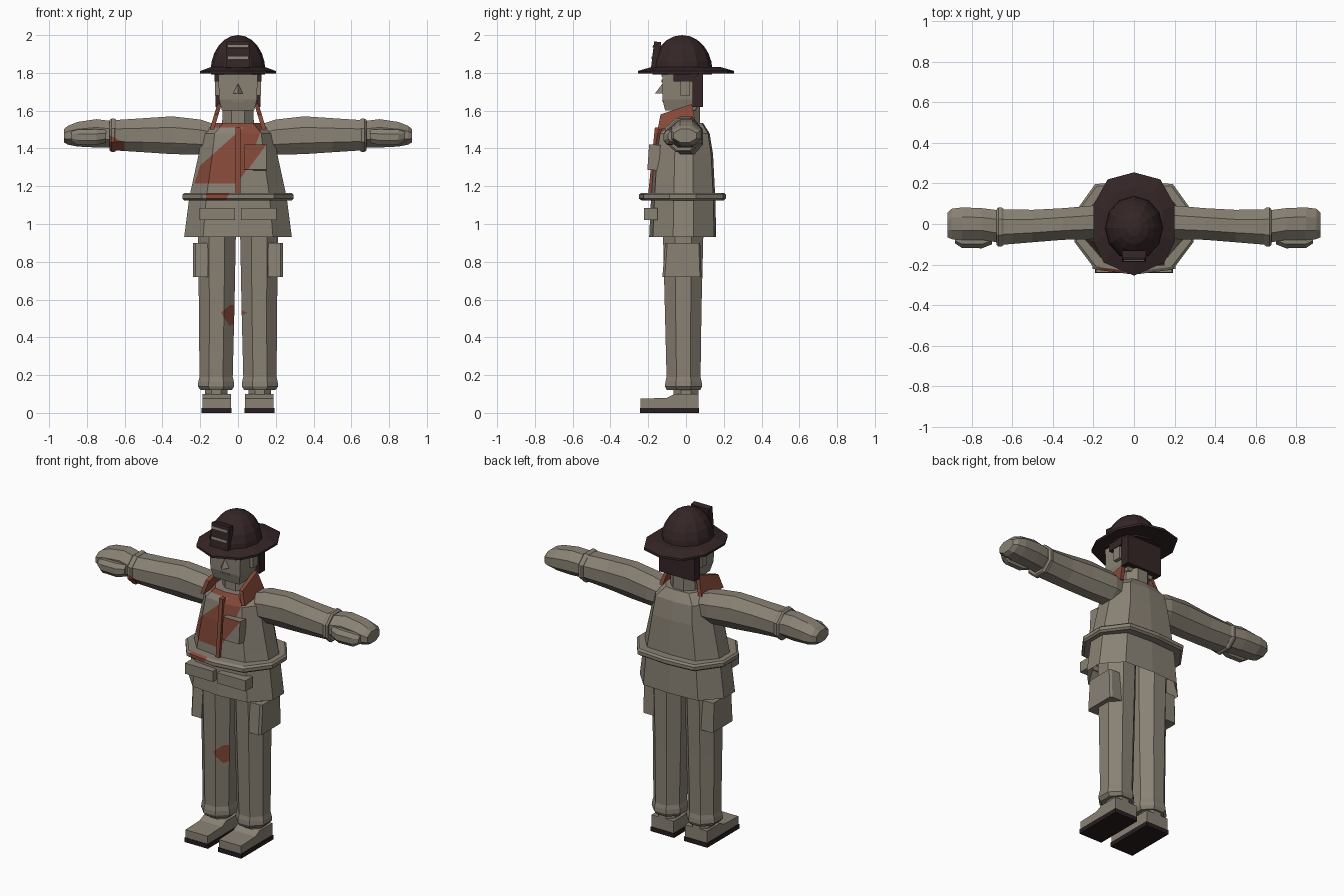
import bpy, bmesh
from math import cos, sin, pi, radians
from mathutils import Vector, Matrix

cube = bpy.data.objects.get("Cube")
if cube:
    bpy.data.objects.remove(cube, do_unlink=True)


def material(name, rgb):
    m = bpy.data.materials.new(name)
    m.use_nodes = True
    col = (*rgb, 1)
    m.diffuse_color = col
    bsdf = m.node_tree.nodes["Principled BSDF"]
    bsdf.inputs["Base Color"].default_value = col
    bsdf.inputs["Roughness"].default_value = 0.9
    return m


khaki = material("khaki cloth", (0.25, 0.22, 0.175))
rust = material("rust stain", (0.24, 0.068, 0.042))
brown = material("dark brown", (0.035, 0.019, 0.02))
sole_dark = material("sole black", (0.02, 0.013, 0.013))
SIDES = (("left", 1), ("right", -1))


def finish(name, bm, mat):
    bmesh.ops.recalc_face_normals(bm, faces=bm.faces)
    me = bpy.data.meshes.new(name)
    bm.to_mesh(me)
    bm.free()
    me.materials.append(mat)
    ob = bpy.data.objects.new(name, me)
    bpy.context.collection.objects.link(ob)
    return ob


def loft(name, rings, mat):
    """Skin a list of equal rings and cap both ends."""
    bm = bmesh.new()
    loops = [[bm.verts.new(p) for p in r] for r in rings]
    n = len(loops[0])
    for a, b in zip(loops, loops[1:]):
        for i in range(n):
            j = (i + 1) % n
            bm.faces.new((a[i], a[j], b[j], b[i]))
    bm.faces.new(loops[0])
    bm.faces.new(loops[-1])
    return finish(name, bm, mat)


def box(name, x, y, z, mat, tilt=0):
    bm = bmesh.new()
    bmesh.ops.create_cube(bm, size=1)
    for v in bm.verts:
        v.co = Vector([(r[1] - r[0]) * c for r, c in zip((x, y, z), v.co)])
    bmesh.ops.rotate(bm, verts=bm.verts, matrix=Matrix.Rotation(radians(tilt), 3, "X"))
    bmesh.ops.translate(bm, verts=bm.verts, vec=[sum(r) / 2 for r in (x, y, z)])
    return finish(name, bm, mat)


def side_box(name, s, x, y, z, mat):
    return box(name, sorted((s * x[0], s * x[1])), y, z, mat)


def extrude_x(name, profile, x0, x1, mat):
    return loft(name, [[(x, y, z) for y, z in profile] for x in (x0, x1)], mat)


def body_ring(z, w, front, back):
    """Chamfered waist outline."""
    half = [(0, -front), (.65 * w, -.9 * front), (w, -.35 * front),
            (w, .25 * back), (.65 * w, .93 * back), (0, back)]
    return [(x, y, z) for x, y in half + [(-x, y) for x, y in half[-2:0:-1]]]


def oval(cx, cy, z, rx, ry, n=8):
    return [(cx + rx * cos((i + .5) * 2 * pi / n) / cos(pi / n),
             cy + ry * sin((i + .5) * 2 * pi / n) / cos(pi / n), z) for i in range(n)]


def paint(ob, mat, outline):
    """Cut a convex counter-clockwise (x, z) outline into the front faces and colour it."""
    bm = bmesh.new()
    bm.from_mesh(ob.data)
    planes = []
    for (ax, az), (bx, bz) in zip(outline, outline[1:] + outline[:1]):
        planes.append((Vector((ax, 0, az)), Vector((az - bz, 0, bx - ax)).normalized()))

    def inside(done):
        return [f for f in bm.faces if f.normal.y < -.05 and
                all((f.calc_center_median() - p).dot(n) > 0 for p, n in done)]

    for i, (p, n) in enumerate(planes):
        bm.normal_update()
        faces = inside(planes[:i])
        geom = set(faces)
        for f in faces:
            geom.update(f.verts)
            geom.update(f.edges)
        bmesh.ops.bisect_plane(bm, geom=list(geom), plane_co=p, plane_no=n)
    bm.normal_update()
    if mat.name not in ob.data.materials:
        ob.data.materials.append(mat)
    for f in inside(planes):
        f.material_index = 1
    bm.to_mesh(ob.data)
    bm.free()


# Jacket, recessed underneath
jacket = loft("jacket", [body_ring(*r) for r in (
    (1.05, .25, .165, .13), (.93, .285, .195, .16), (1.14, .258, .185, .155),
    (1.37, .208, .17, .143), (1.48, .19, .152, .125), (1.535, .12, .12, .09))], khaki)
paint(jacket, rust, [(-.23, 1.215), (.015, 1.215), (.04, 1.28), (.19, 1.5),
                     (.17, 1.54), (.06, 1.54), (-.2, 1.31)])
paint(jacket, rust, [(-.13, 1.51), (.1, 1.51), (.1, 1.54), (-.13, 1.54)])
belt = loft("belt", [body_ring(z, w, f, b) for z, w, f, b in (
    (1.125, .285, .235, .2), (1.135, .295, .25, .212),
    (1.155, .295, .25, .212), (1.165, .285, .235, .2))], khaki)
paint(belt, rust, [(-.17, 1.11), (-.07, 1.11), (-.04, 1.18), (-.17, 1.18)])
placket = extrude_x("jacket_placket", [(-.2, 1.16), (-.165, 1.51), (-.13, 1.51),
                                       (-.15, 1.16)], -.012, .012, rust)
pocket = box("chest_pocket", (.035, .15), (-.2, -.14), (1.285, 1.42), khaki, -4)
paint(pocket, rust, [(.03, 1.27), (.04, 1.27), (.15, 1.42), (.03, 1.44)])

# Neck, head and face
loft("neck", [oval(0, 0, 1.5, .085, .075), oval(0, 0, 1.66, .08, .075)], khaki)
loft("head", [[(-w, f, z), (w, f, z), (w, b, z), (-w, b, z)] for z, w, f, b in (
    (1.6, .085, -.11, .05), (1.66, .1, -.125, .07), (1.82, .105, -.125, .07))], khaki)
nose = bmesh.new()
tip = [nose.verts.new(p) for p in ((0, -.12, 1.75), (-.03, -.12, 1.69),
                                   (.03, -.12, 1.69), (0, -.165, 1.69))]
for ids in ((0, 1, 3), (0, 3, 2), (1, 2, 3), (0, 2, 1)):
    nose.faces.new([tip[i] for i in ids])
finish("nose", nose, khaki)
box("mouth", (-.03, .03), (-.127, -.122), (1.648, 1.654), khaki)
box("hair", (-.12, .12), (.035, .09), (1.62, 1.82), brown)

# Helmet
brim = [(0, -.255), (.15, -.19), (.2, -.09), (.2, .095), (.13, .22), (0, .255)]
brim += [(-x, y) for x, y in brim[-2:0:-1]]
loft("helmet_brim", [[(x * k, y * k, z) for x, y in brim] for k, z in (
    (.6, 1.8), (1, 1.797), (1, 1.81), (.7, 1.832))], brown)
dome = bmesh.new()
bmesh.ops.create_uvsphere(dome, u_segments=12, v_segments=12, radius=1)
bmesh.ops.bisect_plane(dome, geom=dome.verts[:] + dome.edges[:] + dome.faces[:],
                       plane_co=(0, 0, -.1), plane_no=(0, 0, 1), clear_inner=True)
for v in dome.verts:
    v.co = Vector((v.co.x * .145, v.co.y * .16 - .02, v.co.z * .19 + 1.81))
finish("helmet_dome", dome, brown)
box("helmet_badge", (-.06, .06), (-.177, -.14), (1.825, 1.965), brown, -7)
for z, y in ((1.94, -.172), (1.88, -.179)):
    box("badge_stripe", (-.052, .052), (y - .004, y + .004), (z - .007, z + .007), khaki, -7)

# Sleeve rows: x, centre y, centre z, half depth, half height
SLEEVE = ((.13, .005, 1.45, .075, .08), (.2, .008, 1.46, .083, .093),
          (.35, 0, 1.47, .078, .1), (.5, -.01, 1.47, .08, .09), (.655, -.015, 1.47, .088, .08))
CUFF = ((.645, -.015, 1.47, .09, .082), (.655, -.015, 1.47, .097, .088),
        (.67, -.015, 1.47, .097, .088), (.68, -.015, 1.47, .085, .08))
HAND = ((.67, -.012, 1.475, .08, .07), (.75, 0, 1.48, .078, .075),
        (.85, .002, 1.475, .08, .065), (.9, 0, 1.47, .075, .05), (.922, -.005, 1.467, .06, .035))
THUMB = ((.7, -.07, 1.465, .03, .035), (.75, -.085, 1.46, .035, .042),
         (.85, -.085, 1.46, .033, .04), (.885, -.075, 1.465, .02, .025))


def limb(name, s, rows):
    return loft(name, [[(s * x, cy + p[0], cz + p[1]) for p in oval(0, 0, 0, ry, rz)]
                       for x, cy, cz, ry, rz in rows], khaki)


for side, s in SIDES:
    parts = [limb(f"{side}_{n}", s, rows) for n, rows in (
        ("sleeve", SLEEVE), ("cuff", CUFF), ("hand", HAND), ("thumb", THUMB))]
    if s < 0:
        for p in parts[:2]:
            paint(p, rust, [(-.72, 1.41), (-.69, 1.37), (-.6, 1.38), (-.6, 1.43), (-.68, 1.47)])

    # Collar wing, ear and sideburn, eye and brow
    wing = [(-.15, 1.5), (-.135, 1.58), (.03, 1.635), (.055, 1.52)]
    loft(f"{side}_collar", [[(s * (x + (1.64 - z) * .3), y, z) for y, z in wing]
                            for x in (.085, .108)], rust)
    side_box(f"{side}_ear", s, (.1, .122), (-.03, .02), (1.68, 1.76), khaki)
    side_box(f"{side}_sideburn", s, (.1, .125), (-.065, .04), (1.755, 1.81), brown)
    side_box(f"{side}_eye", s, (.035, .075), (-.129, -.122), (1.75, 1.765), khaki)
    side_box(f"{side}_brow", s, (.03, .085), (-.131, -.122), (1.782, 1.792), khaki)
    side_box(f"{side}_jacket_pocket", s, (.015, .205), (-.222, -.15), (1.02, 1.085), khaki)

    # Trouser leg with hem and cargo pocket
    leg = loft(f"{side}_leg", [oval(s * cx, cy, z, rx, ry) for z, cx, cy, rx, ry in (
        (.12, .115, -.013, .082, .088), (.14, .117, -.013, .096, .098),
        (.165, .116, -.013, .094, .096), (.19, .116, -.013, .088, .09),
        (.55, .113, -.015, .094, .097), (1.07, .111, -.015, .102, .11))], khaki)
    stain = [(-.09, .53), (-.045, .46), (-.02, .47), (-.02, .57), (-.045, .57)]
    paint(leg, rust, stain if s < 0 else [(.0, .51), (.05, .53), (.0, .55)])
    pouch = [(-.125, .72), (-.11, .9), (.075, .9), (.082, .72)]
    loft(f"{side}_cargo_pocket", [[(s * x, y * k, z) for y, z in pouch]
                                  for x, k in ((.16, 1), (.225, 1), (.237, .9))], khaki)

    # Boot
    loft(f"{side}_ankle", [oval(s * .115, 0, z, .06, .065) for z in (.08, .14)], khaki)
    shoe = [(-.24, .025), (-.24, .075), (-.1, .08), (-.06, .1), (.065, .1), (.065, .025)]
    extrude_x(f"{side}_boot", shoe, s * .038, s * .188, khaki)
    side_box(f"{side}_sole", s, (.034, .192), (-.243, .068), (0, .027), sole_dark)
